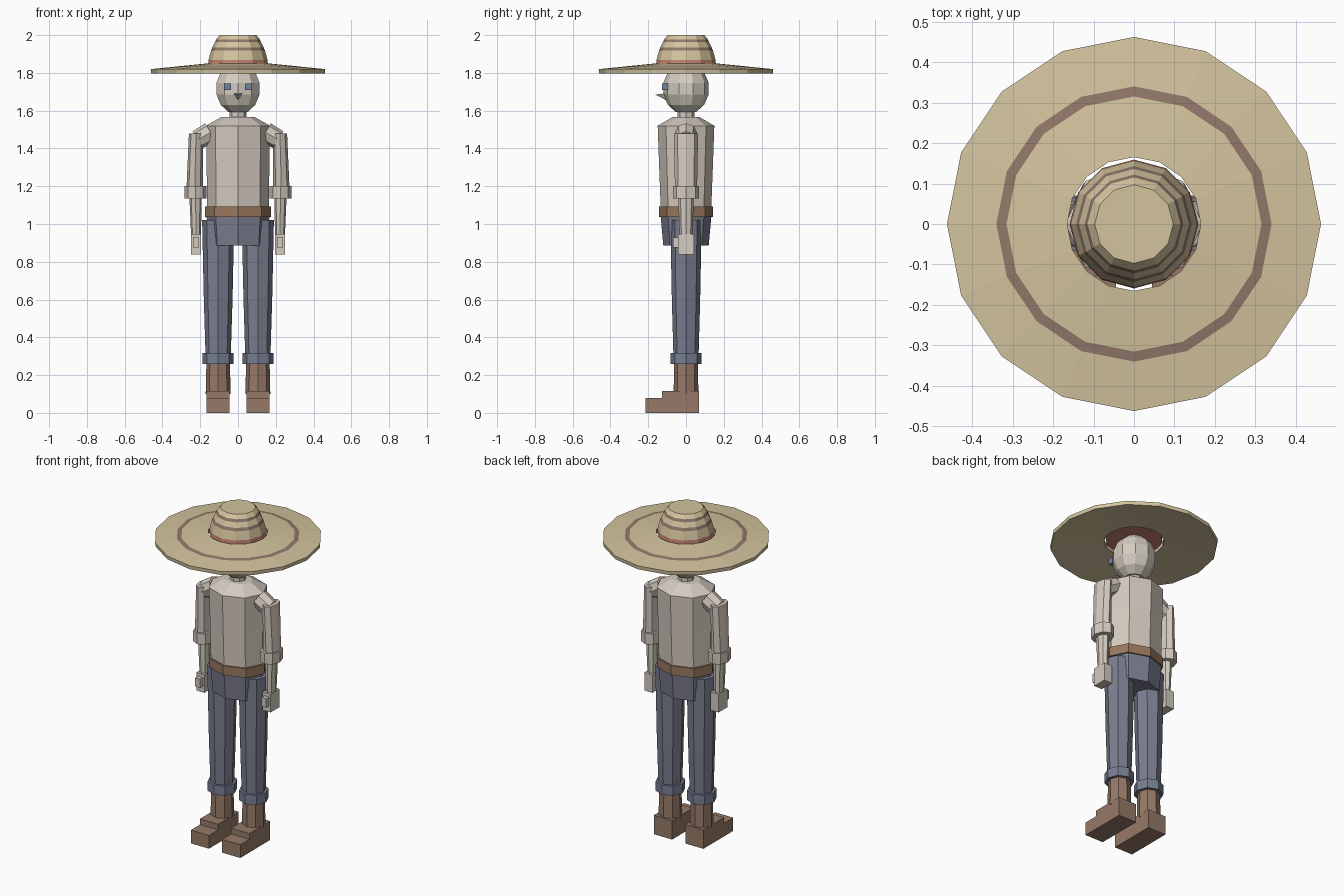
import bpy, bmesh, math
from mathutils import Vector, Matrix

if "Cube" in bpy.data.objects:
    bpy.data.objects.remove(bpy.data.objects["Cube"])


def material(name, r, g, b):
    def lin(c):
        c /= 255
        return c / 12.92 if c <= 0.04045 else ((c + 0.055) / 1.055) ** 2.4
    m = bpy.data.materials.new(name)
    m.diffuse_color = (lin(r), lin(g), lin(b), 1)
    m.use_nodes = True
    m.node_tree.nodes["Principled BSDF"].inputs["Base Color"].default_value = m.diffuse_color
    return m


straw = material("straw", 212, 196, 158)
stripe = material("straw_stripe", 146, 120, 106)
band = material("hat_band", 196, 132, 112)
skin = material("skin", 212, 204, 192)
cloth = material("shirt_cloth", 212, 202, 191)
denim = material("denim", 122, 125, 143)
denim_cuff = material("denim_cuff", 118, 127, 145)
leather = material("boot_leather", 150, 122, 104)
belt_leather = material("belt_leather", 152, 120, 94)
eye_blue = material("eye_blue", 116, 130, 160)


def finish(name, bm, mats):
    bmesh.ops.recalc_face_normals(bm, faces=bm.faces[:])
    me = bpy.data.meshes.new(name)
    bm.to_mesh(me)
    bm.free()
    for m in mats:
        me.materials.append(m)
    ob = bpy.data.objects.new(name, me)
    bpy.context.collection.objects.link(ob)
    return ob


def loft(name, mats, rings, n=8, slots=None, caps=True, closed=False, cap_slots=(0, 0)):
    """Rings are (x, y, z, rx, ry); a corner always faces the front."""
    bm = bmesh.new()
    loops = []
    for x, y, z, rx, ry in rings:
        loops.append([bm.verts.new((x + rx * math.sin(a), y - ry * math.cos(a), z))
                      for a in (2 * math.pi * i / n for i in range(n))])
    count = len(loops) if closed else len(loops) - 1
    for k in range(count):
        a, b = loops[k], loops[(k + 1) % len(loops)]
        for i in range(n):
            j = (i + 1) % n
            f = bm.faces.new((a[i], a[j], b[j], b[i]))
            f.material_index = slots[k] if slots else 0
    if caps and not closed:
        bm.faces.new(loops[0][::-1]).material_index = cap_slots[0]
        bm.faces.new(loops[-1]).material_index = cap_slots[1]
    return finish(name, bm, mats)


def box(name, mat, lo, hi):
    bm = bmesh.new()
    lo, hi = Vector(lo), Vector(hi)
    bmesh.ops.create_cube(bm, size=1, matrix=Matrix.Translation((lo + hi) / 2)
                          @ Matrix.Diagonal((*(hi - lo), 1)))
    return finish(name, bm, [mat])


def cone(name, mat, start, end, r1, r2, n, roll=0):
    start, end = Vector(start), Vector(end)
    d = end - start
    bm = bmesh.new()
    bmesh.ops.create_cone(bm, cap_ends=True, segments=n, radius1=r1, radius2=r2, depth=d.length,
                          matrix=Matrix.Translation((start + end) / 2)
                          @ d.to_track_quat('Z', 'Y').to_matrix().to_4x4()
                          @ Matrix.Rotation(roll, 4, 'Z'))
    return finish(name, bm, [mat])


def round_ring(r, z):
    return (0, 0, z, r, r)


# Hat: open brim with one painted ring, and a striped crown
loft("hat_brim", [straw, stripe],
     [round_ring(*p) for p in ((0.165, 1.85), (0.315, 1.835), (0.34, 1.832),
                               (0.462, 1.82), (0.46, 1.798), (0.165, 1.825))],
     n=16, slots=[0, 1, 0, 0, 0, 0], closed=True)
loft("hat_crown", [straw, stripe, band],
     [round_ring(*p) for p in ((0.159, 1.838), (0.156, 1.868), (0.148, 1.90), (0.143, 1.918),
                               (0.136, 1.935), (0.122, 1.963), (0.115, 1.978), (0.097, 2.0))],
     n=12, slots=[2, 0, 0, 1, 0, 1, 0], cap_slots=(2, 0))

# Head, neck and face
head_rings = []
for k in range(1, 7):
    t = math.pi * k / 7
    head_rings.append((0, 0, 1.717 - 0.138 * math.cos(t), 0.123 * math.sin(t), 0.123 * math.sin(t)))
loft("head", [skin], head_rings, n=10)
loft("neck", [skin], [(0, 0, 1.54, 0.045, 0.045), (0, 0, 1.63, 0.045, 0.045)])
bm = bmesh.new()
base = [bm.verts.new(p) for p in ((-0.026, -0.105, 1.692), (0.026, -0.105, 1.692), (0, -0.105, 1.655))]
tip = bm.verts.new((0, -0.162, 1.685))
bm.faces.new(base)
for i in range(3):
    bm.faces.new((base[i], base[(i + 1) % 3], tip))
finish("nose", bm, [skin])

# Torso, belt and hips
loft("shirt", [cloth], [(0, 0, 1.06, 0.163, 0.133), (0, 0, 1.30, 0.166, 0.142),
                        (0, 0, 1.52, 0.17, 0.15), (0, 0, 1.567, 0.087, 0.07)])
loft("belt", [belt_leather], [(0, 0, 1.036, 0.176, 0.143), (0, 0, 1.092, 0.176, 0.143)])
loft("hips", [denim], [(0, 0, 0.885, 0.155, 0.12), (0, 0, 1.05, 0.167, 0.135)])

for side, s in (("left", -1), ("right", 1)):
    # Eye
    box("eye_" + side, eye_blue, (s * 0.0555 - 0.0185, -0.128, 1.71), (s * 0.0555 + 0.0185, -0.095, 1.743))

    # Leg with rolled cuff
    c = s * 0.105
    loft("trouser_leg_" + side, [denim],
         [(c, 0, 0.28, 0.066, 0.066), (c, 0, 0.60, 0.076, 0.075), (c, 0, 1.02, 0.085, 0.083)])
    loft("trouser_cuff_" + side, [denim_cuff],
         [(c, 0, 0.26, 0.082, 0.082), (c, 0, 0.318, 0.082, 0.082)])

    # Boot: shaft, heel block and toe block
    loft("boot_shaft_" + side, [leather], [(c, 0, 0.10, 0.066, 0.066), (c, 0, 0.28, 0.062, 0.062)])
    box("boot_heel_" + side, leather, (c - 0.061, -0.128, 0), (c + 0.061, 0.07, 0.115))
    box("boot_toe_" + side, leather, (c - 0.061, -0.215, 0), (c + 0.061, -0.128, 0.08))

    # Arm: shoulder stub, sleeve, rolled cuff, forearm and hand
    cone("shoulder_" + side, cloth, (s * 0.145, 0, 1.485), (s * 0.215, 0, 1.445), 0.056, 0.052, 8)
    loft("sleeve_" + side, [cloth],
         [(s * 0.23, 0, 1.16, 0.044, 0.058), (s * 0.222, 0, 1.478, 0.038, 0.064)])
    loft("sleeve_cuff_" + side, [cloth],
         [(s * 0.225, 0, 1.135, 0.057, 0.07), (s * 0.225, 0, 1.20, 0.057, 0.07)])
    loft("forearm_" + side, [skin],
         [(s * 0.222, 0, 0.93, 0.026, 0.034), (s * 0.225, 0, 1.16, 0.033, 0.042)])
    box("hand_" + side, skin, (s * 0.222 - 0.027, -0.043, 0.838), (s * 0.222 + 0.027, 0.043, 0.948))
    box("thumb_" + side, skin, (s * 0.222 - 0.016, -0.07, 0.875), (s * 0.222 + 0.016, -0.04, 0.928))
